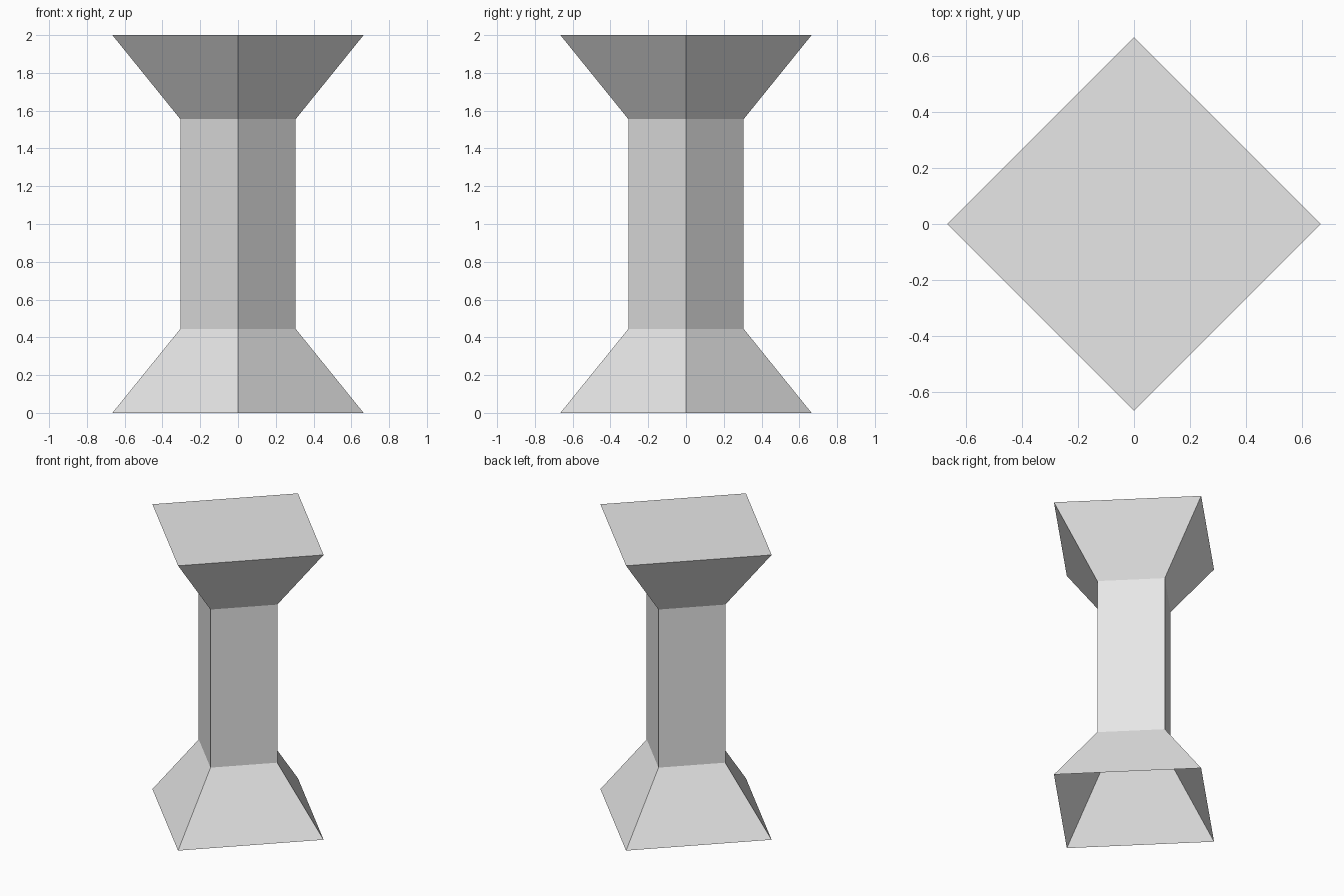
import bpy
import bmesh
from math import cos, sin, pi

cube = bpy.data.objects.get("Cube")
if cube:
    bpy.data.objects.remove(cube, do_unlink=True)

WIDE, NARROW = 0.665, 0.305
BASE_TOP, SHAFT_TOP, TOP = 0.445, 1.555, 2.0

grey = bpy.data.materials.new("light grey")
grey.use_nodes = True
grey.diffuse_color = (0.8, 0.8, 0.8, 1)
grey.node_tree.nodes["Principled BSDF"].inputs["Base Color"].default_value = (0.8, 0.8, 0.8, 1)


def square_section(name, lower, upper, cap=False):
    """Four-sided flat section between two (radius, height) rings."""
    bm = bmesh.new()
    rings = [[bm.verts.new((r * cos(i * pi / 2), r * sin(i * pi / 2), z)) for i in range(4)]
             for r, z in (lower, upper)]
    for i in range(4):
        j = (i + 1) % 4
        bm.faces.new((rings[0][i], rings[0][j], rings[1][j], rings[1][i]))
    if cap:
        bm.faces.new(rings[1])
    mesh = bpy.data.meshes.new(name)
    bm.to_mesh(mesh)
    bm.free()
    mesh.materials.append(grey)
    bpy.context.collection.objects.link(bpy.data.objects.new(name, mesh))


# Flared base, open underneath
square_section("base", (WIDE, 0), (NARROW, BASE_TOP))
# Straight square column
square_section("shaft", (NARROW, BASE_TOP), (NARROW, SHAFT_TOP))
# Flared capital with a closed flat top
square_section("capital", (NARROW, SHAFT_TOP), (WIDE, TOP), cap=True)
